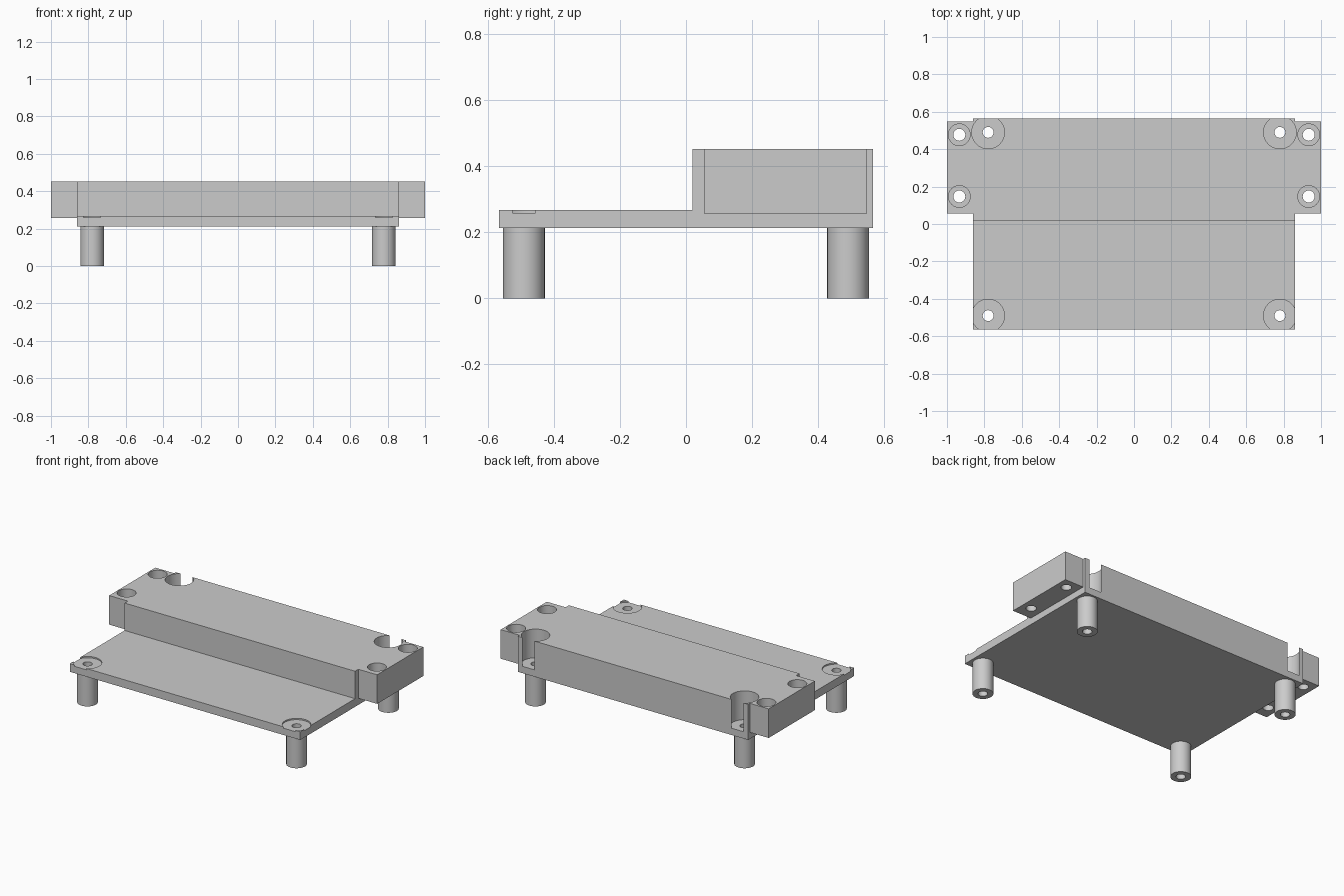
import bpy
import bmesh
from math import radians
from mathutils import Matrix

cube = bpy.data.objects.get("Cube")
if cube:
    bpy.data.objects.remove(cube, do_unlink=True)

grey = bpy.data.materials.new("light grey")
grey.use_nodes = True
grey.diffuse_color = (0.6, 0.6, 0.6, 1)
grey.node_tree.nodes["Principled BSDF"].inputs["Base Color"].default_value = grey.diffuse_color

PLATE_X, PLATE_Y = 0.86, 0.565
PLATE_BOTTOM, PLATE_TOP, TOP = 0.212, 0.267, 0.452
RECESS_FLOOR = 0.258


def to_object(bm, name):
    bmesh.ops.recalc_face_normals(bm, faces=bm.faces)
    mesh = bpy.data.meshes.new(name)
    bm.to_mesh(mesh)
    bm.free()
    mesh.materials.append(grey)
    ob = bpy.data.objects.new(name, mesh)
    bpy.context.collection.objects.link(ob)
    return ob


def box(name, x0, x1, y0, y1, z0, z1):
    bm = bmesh.new()
    place = Matrix.Translation(((x0 + x1) / 2, (y0 + y1) / 2, (z0 + z1) / 2))
    bmesh.ops.create_cube(bm, size=1, matrix=place @ Matrix.Diagonal((x1 - x0, y1 - y0, z1 - z0, 1)))
    return to_object(bm, name)


def cylinder(name, x, y, radius, z0, z1):
    bm = bmesh.new()
    bmesh.ops.create_cone(bm, cap_ends=True, segments=64, radius1=radius, radius2=radius,
                          depth=z1 - z0, matrix=Matrix.Translation((x, y, (z0 + z1) / 2)))
    return to_object(bm, name)


# Stepped body: side profile swept across the width
profile = [(-PLATE_Y, PLATE_BOTTOM), (PLATE_Y, PLATE_BOTTOM), (PLATE_Y, TOP),
           (0.02, TOP), (0.02, PLATE_TOP), (-PLATE_Y, PLATE_TOP)]
bm = bmesh.new()
side = bm.faces.new([bm.verts.new((-PLATE_X, y, z)) for y, z in profile])
swept = bmesh.ops.extrude_face_region(bm, geom=[side])["geom"]
bmesh.ops.translate(bm, vec=(2 * PLATE_X, 0, 0),
                    verts=[v for v in swept if isinstance(v, bmesh.types.BMVert)])
body = to_object(bm, "mounting_body")

added, removed = [], []
for s in (-1, 1):
    # Side mounting ears with counterbored screw holes
    x0, x1 = sorted((s * 0.8, s))
    added.append(box("ear", x0, x1, 0.055, 0.547, 0.256, TOP))
    for y in (0.147, 0.477):
        removed.append(cylinder("ear_counterbore", s * 0.934, y, 0.058, 0.33, 0.6))
        removed.append(cylinder("ear_hole", s * 0.934, y, 0.032, 0.1, 0.6))
    # Hollow legs, with a wide screw-head recess above each
    for y in (-0.49, 0.49):
        added.append(cylinder("leg", s * 0.78, y, 0.063, 0, 0.23))
        removed.append(cylinder("leg_recess", s * 0.78, y, 0.0875, RECESS_FLOOR, 0.6))
        removed.append(cylinder("leg_hole", s * 0.78, y, 0.029, -0.1, 0.6))

# Join the solids, then cut the holes
for tools, operation in ((added, "UNION"), (removed, "DIFFERENCE")):
    for tool in tools:
        tool.hide_render = True
        mod = body.modifiers.new(tool.name, "BOOLEAN")
        mod.operation, mod.solver, mod.object = operation, "EXACT", tool

bpy.context.view_layer.update()
finished = bpy.data.meshes.new_from_object(body.evaluated_get(bpy.context.evaluated_depsgraph_get()))
body.modifiers.clear()
body.data = finished
for tool in added + removed:
    bpy.data.objects.remove(tool, do_unlink=True)

# Smooth round walls, sharp edges
bpy.ops.object.select_all(action="DESELECT")
body.select_set(True)
bpy.context.view_layer.objects.active = body
bpy.ops.object.shade_smooth_by_angle(angle=radians(30))
